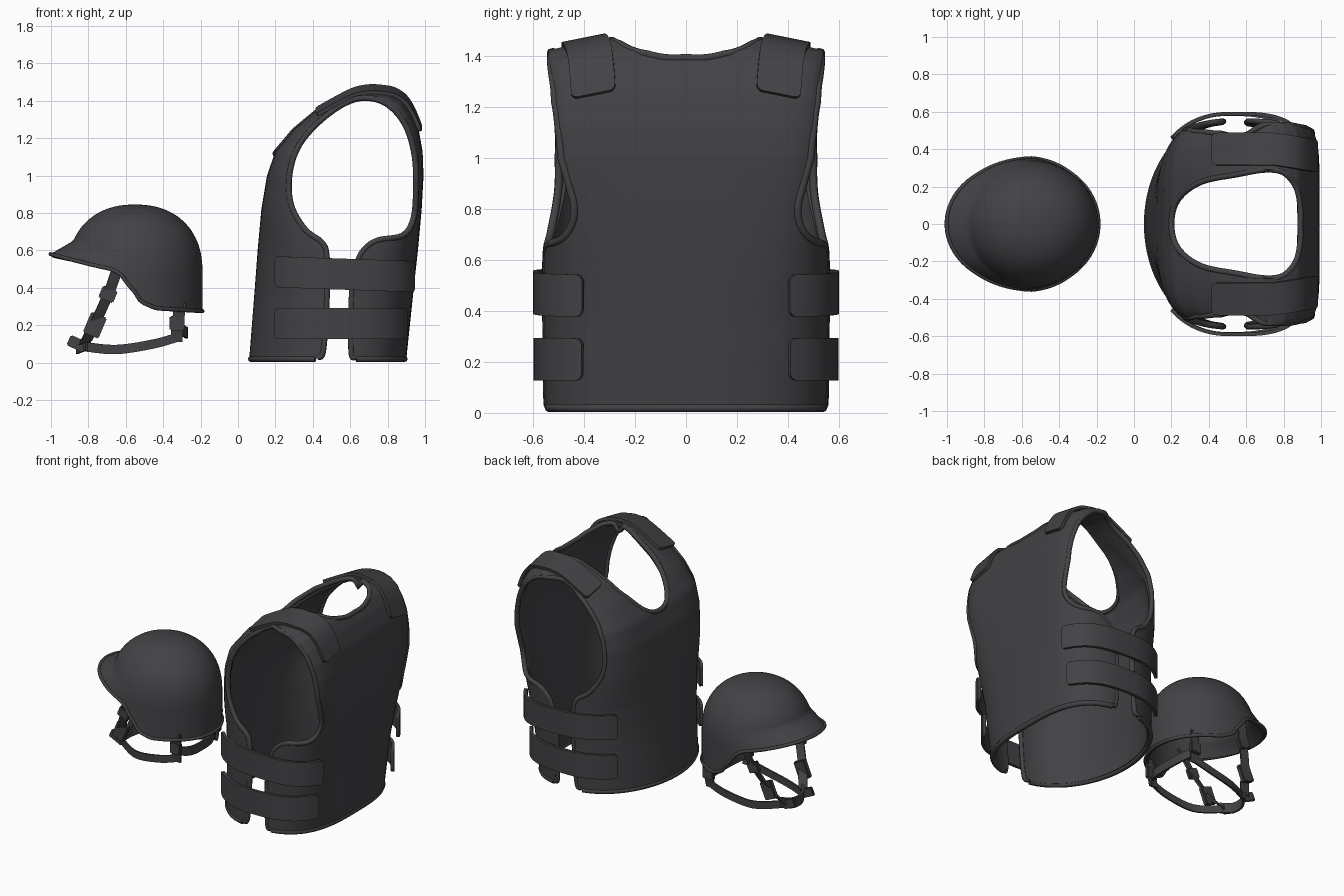
import bpy, bmesh, math
from mathutils import Vector
from mathutils.bvhtree import BVHTree

if "Cube" in bpy.data.objects:
    bpy.data.objects.remove(bpy.data.objects["Cube"], do_unlink=True)

fabric = bpy.data.materials.new("charcoal_fabric")
fabric.use_nodes = True
charcoal = (0.055, 0.054, 0.06, 1)
fabric.diffuse_color = charcoal
fabric.node_tree.nodes["Principled BSDF"].inputs["Base Color"].default_value = charcoal


# ---------- helpers ----------
def smooth(points, steps=6, closed=False):
    """Catmull-Rom curve through the points."""
    pts = [Vector(p) for p in points]
    count = len(pts)
    pick = (lambda i: pts[i % count]) if closed else (lambda i: pts[min(max(i, 0), count - 1)])
    out = []
    for i in range(count if closed else count - 1):
        a, b, c, d = (pick(i + k) for k in (-1, 0, 1, 2))
        for s in range(steps):
            t = s / steps
            out.append(0.5 * (2 * b + (c - a) * t + (2 * a - 5 * b + 4 * c - d) * t ** 2
                              + (3 * b - a - 3 * c + d) * t ** 3))
    return out if closed else out + [pts[-1]]


def lerp_table(table, x):
    for (x0, *a), (x1, *b) in zip(table, table[1:]):
        if x <= x1:
            t = max(0, (x - x0) / (x1 - x0))
            return [p + (q - p) * t for p, q in zip(a, b)]
    return list(table[-1][1:])


def select(obj):
    bpy.ops.object.select_all(action='DESELECT')
    obj.select_set(True)
    bpy.context.view_layer.objects.active = obj


def shade(obj, angle=40):
    select(obj)
    bpy.ops.object.shade_smooth_by_angle(angle=math.radians(angle))


def make(name, bm):
    bmesh.ops.recalc_face_normals(bm, faces=bm.faces)
    mesh = bpy.data.meshes.new(name)
    bm.to_mesh(mesh)
    bm.free()
    mesh.materials.append(fabric)
    obj = bpy.data.objects.new(name, mesh)
    bpy.context.collection.objects.link(obj)
    return obj


def loft(rings, closed=True, caps=True):
    bm = bmesh.new()
    rows = [[bm.verts.new(p) for p in ring] for ring in rings]
    for lo, hi in zip(rows, rows[1:]):
        n = len(lo)
        for i in range(n if closed else n - 1):
            j = (i + 1) % n
            bm.faces.new((lo[i], lo[j], hi[j], hi[i]))
    if caps:
        bm.faces.new(rows[0])
        bm.faces.new(rows[-1])
    return bm


def solidify(obj, thickness, offset):
    mod = obj.modifiers.new("thickness", 'SOLIDIFY')
    mod.thickness, mod.offset = thickness, offset
    select(obj)
    bpy.ops.object.modifier_apply(modifier=mod.name)
    shade(obj)


def piping(name, points, radius, closed=False):
    curve = bpy.data.curves.new(name, 'CURVE')
    curve.dimensions, curve.bevel_depth, curve.bevel_resolution = '3D', radius, 2
    curve.use_fill_caps = True
    spline = curve.splines.new('POLY')
    spline.points.add(len(points) - 1)
    for sp, p in zip(spline.points, points):
        sp.co = (*p, 1)
    spline.use_cyclic_u = closed
    curve.materials.append(fabric)
    obj = bpy.data.objects.new(name, curve)
    bpy.context.collection.objects.link(obj)
    select(obj)
    bpy.ops.object.convert(target='MESH')
    shade(bpy.context.object, 60)


def band(name, points, side, half, thickness, corner=0.0):
    """Flat strap along a path, with rounded end corners."""
    run = [0]
    for p, q in zip(points, points[1:]):
        run.append(run[-1] + (q - p).length)
    table = [(d, *p) for d, p in zip(run, points)]
    total, side = run[-1], Vector(side).normalized()
    cuts = {total * i / 36 for i in range(37)}
    for i in range(6):
        d = corner * (1 - math.cos(math.pi / 2 * i / 6))
        cuts |= {d, total - d}
    rows = []
    for d in sorted(cuts):
        gap = max(0, corner - min(d, total - d))
        w = half - corner + math.sqrt(max(0, corner ** 2 - gap ** 2))
        centre = Vector(lerp_table(table, d))
        rows.append([centre + side * w * k for k in (-1, 0, 1)])
    solidify(make(name, loft(rows, False, False)), thickness, 0)


def block(name, place, size, tilt=0):
    bm = bmesh.new()
    bmesh.ops.create_cube(bm, size=1)
    bmesh.ops.scale(bm, vec=size, verts=bm.verts)
    bmesh.ops.bevel(bm, geom=bm.edges[:], offset=0.006, segments=2, affect='EDGES')
    obj = make(name, bm)
    obj.location, obj.rotation_euler.y = place, tilt
    shade(obj)


def cut(obj, cutter):
    mod = obj.modifiers.new("cut", 'BOOLEAN')
    mod.operation, mod.solver, mod.object = 'DIFFERENCE', 'EXACT', cutter
    select(obj)
    bpy.ops.object.modifier_apply(modifier=mod.name)
    bpy.data.objects.remove(cutter, do_unlink=True)


# ---------- vest shell: height, chest x, back x, half width, chest and back squareness ----------
profile = [(.02, .06, .9, .555, 2, 3), (.4, .09, .94, .56, 2.2, 3.2), (.6, .105, .962, .56, 2.5, 3.8),
           (.82, .125, .982, .555, 3.3, 5), (1, .155, .992, .55, 4, 7), (1.13, .2, .987, .545, 4.5, 8),
           (1.25, .3, .965, .54, 5, 9), (1.35, .42, .925, .54, 5, 9), (1.42, .54, .88, .54, 5, 9),
           (1.46, .62, .82, .54, 5, 9), (1.475, .69, .75, .54, 5, 9)]


def droop(y, z):
    """Drop of the shoulders towards the arms."""
    return .05 * max(0, (abs(y) - .3) / .23) * max(0, min(1, (z - 1) / .45))


def section(z, t=0.0, count=96):
    chest, back, width, chest_n, back_n = lerp_table(profile, z)
    mid, half = (chest + back) / 2, max((back - chest) / 2 - t, 0.008)
    ring = []
    for i in range(count):
        c, s = math.cos(math.tau * i / count), math.sin(math.tau * i / count)
        n = chest_n if c < 0 else back_n
        r = (abs(c) ** n + abs(s) ** n) ** (-1 / n)
        y = (width - t) * s * r
        ring.append(Vector((mid + half * c * r, y, z - droop(y, z))))
    return ring


def body(name, t, floor):
    heights = [p[0] for p in smooth([row[:3] for row in profile], 5)]
    rings = [section(z, t) for z in heights]
    for ring in rings:
        for p in ring:
            p.z -= t
    rings[0] = [Vector((p.x, p.y, floor)) for p in rings[0]]
    return make(name, loft(rings))


vest = body("vest_shell", 0, 0.02)
tree = BVHTree.FromObject(vest, bpy.context.evaluated_depsgraph_get())
cut(vest, body("inside_cutter", 0.028, -0.2))

# arm openings with the side gap below them, cut straight through both sides
arm = smooth([(.41, -.1), (.42, .02), (.455, .06), (.475, .35), (.475, .56), (.45, .64), (.36, .71),
              (.285, .84), (.275, 1), (.32, 1.15), (.42, 1.275), (.56, 1.38), (.68, 1.415), (.8, 1.38),
              (.895, 1.27), (.945, 1.1), (.951, .9), (.935, .76), (.88, .68), (.75, .655), (.68, .61),
              (.64, .54), (.61, .4), (.605, .06), (.63, .02), (.64, -.1)])
cut(vest, make("arm_cutter", loft([[(p.x, y, p.y) for p in arm] for y in (-1, 1)])))

# neck opening, cut from above
neck_half = [(.2, 0), (.235, .13), (.36, .225), (.55, .265), (.7, .29), (.8, .275), (.865, .2),
             (.888, .1), (.89, 0)]
neck = smooth(neck_half + [(x, -y) for x, y in neck_half[-2:0:-1]], closed=True)
cut(vest, make("neck_cutter", loft([[(p.x, p.y, z) for p in neck] for z in (.95, 2)])))
shade(vest)

# piped edges
neck_hits = [tree.ray_cast(Vector((p.x, p.y, 3)), Vector((0, 0, -1)))[0] for p in neck]
piping("neck_piping", [p - Vector((0, 0, .012)) for p in neck_hits if p], 0.016, True)
for tag, s in (("left", 1), ("right", -1)):
    hits = [tree.ray_cast(Vector((p.x, 3 * s, p.y)), Vector((0, -s, 0)))[0] for p in arm if p.y > .021]
    piping(tag + "_arm_piping", [p - Vector((0, .01 * s, 0)) for p in hits if p], 0.016)
hem = section(.02, .01, 192)
piping("chest_hem_piping", [p for p in hem if p.x < .425], 0.017)
half = len(hem) // 2
piping("back_hem_piping", [p for p in hem[half:] + hem[:half] if p.x > .625], 0.017)

# ---------- vest straps ----------
shoulder = [Vector((row[1], 0, row[0])) for row in profile[7:]]
shoulder += [Vector((row[2], 0, row[0])) for row in profile[:5:-1]]
for tag, s in (("left", 1), ("right", -1)):
    path = []
    for p in smooth(shoulder, 4):
        y = .4 - .035 * max(0, p.x - .75) / .2
        path.append(Vector((p.x + .01 * (p.x > .8), s * y, p.z + .007 - droop(y, p.z))))
    band(tag + "_shoulder_strap", path, (0, s, -.2), .088, .02, .025)
    for level, z in (("upper", .475), ("lower", .21)):
        ring = [p for p in section(z, -.03, 360) if p.y > 0]
        path = [Vector((p.x, p.y * s, z + .035 * (.5 - p.x) * (level == "upper")))
                for p in ring if p.x > .2 and (p.x < .6 or p.y > .4)]
        band(f"{tag}_{level}_side_strap", path, (0, 0, 1), .083, .02, .03)

# ---------- helmet: rim height by direction ----------
rim_table = [(-1, .58), (-.5, .525), (-.25, .5), (-.15, .48), (0, .375), (.08, .325), (.3, .29), (1, .275)]


def helmet_ring(s, count=96):
    ring = []
    for i in range(count):
        c, d = math.cos(math.tau * i / count), math.sin(math.tau * i / count)
        z = .845 - (.845 - lerp_table(rim_table, c)[0]) * s ** 1.7
        q = min(1, (.845 - z) / .36)
        r = (1 - (1 - q) ** 2.25) ** (1 / 2.25)
        brim = .1 * max(0, -c) ** .7 * max(0, (s - .83) / .17) ** 1.1
        r += .05 * max(0, 1 - abs(c) / .6) * s ** 4
        ring.append(Vector((-.55 + .36 * c * r - brim, .335 * d * r, z)))
    return ring


rings = [helmet_ring(max(i, .3) / 32) for i in range(33)]
bm = loft(rings, caps=False)
bm.verts.ensure_lookup_table()
bm.faces.new(bm.verts[:len(rings[0])])
solidify(make("helmet_shell", bm), .022, -1)
piping("helmet_rim_piping", rings[-1], .011, True)

# ---------- helmet harness ----------
for tag, s in (("left", 1), ("right", -1)):
    def route(*pts):
        return smooth([(x, y * s, z) for x, y, z in pts])
    band(tag + "_front_strap", route((-.64, .29, .52), (-.68, .26, .4), (-.75, .2, .24), (-.82, .11, .1)),
         (1, 0, .35), .036, .012)
    band(tag + "_rear_strap", route((-.31, .23, .32), (-.32, .215, .22), (-.33, .2, .11)),
         (1, 0, 0), .032, .012)
    band(tag + "_jaw_strap", route((-.31, .2, .14), (-.45, .21, .1), (-.65, .19, .07), (-.82, .1, .085)),
         (0, 0, 1), .025, .012)
    block(tag + "_upper_buckle", (-.695, .25 * s, .365), (.085, .03, .07), .4)
    block(tag + "_lower_buckle", (-.765, .185 * s, .2), (.09, .035, .12), .4)
    block(tag + "_rear_buckle", (-.325, .215 * s, .21), (.08, .03, .08))
    block(tag + "_strap_tail", (-.86, .1 * s, .1), (.1, .02, .06), .45)
band("chin_band", smooth([(-.81, .12, .1), (-.85, .06, .085), (-.86, 0, .08), (-.85, -.06, .085),
                          (-.81, -.12, .1)]), (0, 0, 1), .035, .014)
band("nape_band", smooth([(-.33, .21, .19), (-.285, .12, .165), (-.275, 0, .16), (-.285, -.12, .165),
                          (-.33, -.21, .19)]), (0, 0, 1), .03, .014)
